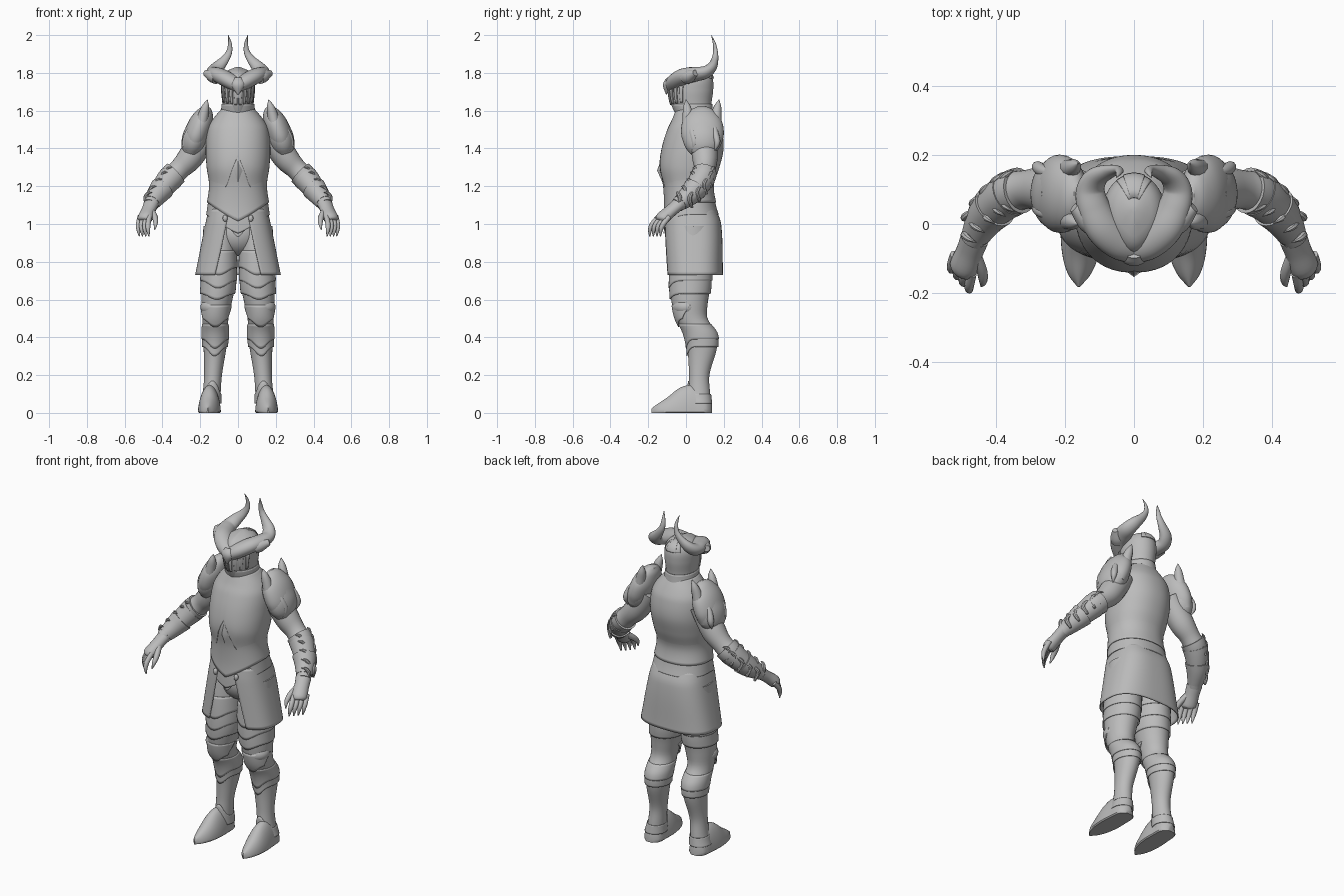
import bpy, bmesh
from math import sin, cos, pi, radians
from mathutils import Vector

if "Cube" in bpy.data.objects:
    bpy.data.objects.remove(bpy.data.objects["Cube"])

steel = bpy.data.materials.new("grey steel")
steel.use_nodes = True
COLOUR = (0.5, 0.5, 0.5, 1)
steel.diffuse_color = COLOUR
steel.node_tree.nodes["Principled BSDF"].inputs["Base Color"].default_value = COLOUR
parts = []


def spline(keys, t):
    """Smooth interpolation of rows (t, values...)."""
    keys = sorted(keys)
    t = min(max(t, keys[0][0]), keys[-1][0])
    i = max(k for k in range(len(keys) - 1) if keys[k][0] <= t)
    a, b = keys[i], keys[i + 1]
    p, q = keys[max(i - 1, 0)], keys[min(i + 2, len(keys) - 1)]
    h = b[0] - a[0]
    s = (t - a[0]) / h
    out = []
    for k in range(1, len(a)):
        m0 = (b[k] - p[k]) / (b[0] - p[0]) * h
        m1 = (q[k] - a[k]) / (q[0] - a[0]) * h
        out.append(a[k] * (1 + 2 * s) * (1 - s) ** 2 + m0 * s * (1 - s) ** 2
                   + b[k] * s * s * (3 - 2 * s) + m1 * s * s * (s - 1))
    return out


def finish(name, rows, closed=True, caps=False, mirror=False, thick=0):
    """Skin rows of points into one object."""
    bm = bmesh.new()
    grid = [[bm.verts.new(p) for p in row] for row in rows]
    n = len(rows[0])
    for r, s in zip(grid, grid[1:]):
        for j in range(n if closed else n - 1):
            k = (j + 1) % n
            bm.faces.new((r[j], r[k], s[k], s[j]))
    if caps:
        bm.faces.new(grid[0])
        bm.faces.new(grid[-1])
    bmesh.ops.recalc_face_normals(bm, faces=bm.faces)
    me = bpy.data.meshes.new(name)
    bm.to_mesh(me)
    bm.free()
    ob = bpy.data.objects.new(name, me)
    bpy.context.collection.objects.link(ob)
    return dress(ob, mirror, thick)


def dress(ob, mirror=False, thick=0):
    ob.data.materials.append(steel)
    if thick:
        mod = ob.modifiers.new("thickness", "SOLIDIFY")
        mod.thickness, mod.offset = thick, 0
    if mirror:
        ob.modifiers.new("mirror", "MIRROR")
    parts.append(ob)
    return ob


def shell(name, prof, top, bottom, grow=0, flare=0, arc=None, q=1, keel=0, n=72, m=20, **kw):
    """Wrap a plate around a profile (z, cx, cy, rx, ry); angle 0 is the front."""
    edge = lambda e, a: e(a) if callable(e) else e
    rows = []
    for i in range(m + 1):
        v, row = i / m, []
        for j in range(n + (1 if arc else 0)):
            if arc:
                a0, a1 = (e[0] + (e[1] - e[0]) * v for e in arc)
                a = a0 + (a1 - a0) * j / n
            else:
                a = -pi + 2 * pi * j / n
            z = edge(top, a) + (edge(bottom, a) - edge(top, a)) * v
            cx, cy, rx, ry = spline(prof, z)
            g = grow + flare * v
            s, c = sin(a), cos(a)
            x = (rx + g) * abs(s) ** q * (1 if s > 0 else -1)
            y = (ry + g) * abs(c) ** q * (1 if c > 0 else -1)
            row.append((cx + x, cy - y - keel * max(0, c) ** 10, z))
        rows.append(row)
    return finish(name, rows, closed=not arc, **kw)


def tube(name, pts, ref=(0, 1, 0), wide=1, n=16, per=5, mirror=True):
    """Sweep a ring along points (x, y, z, radius); wide stretches it along ref."""
    keys = [(i, *p) for i, p in enumerate(pts)]
    m = (len(pts) - 1) * per
    path = [spline(keys, i / per) for i in range(m + 1)]
    u, rows = Vector(ref), []
    for i, p in enumerate(path):
        d = (Vector(path[min(i + 1, m)][:3]) - Vector(path[max(i - 1, 0)][:3])).normalized()
        u = (u - d * u.dot(d)).normalized()
        w, r = d.cross(u), max(p[3], 0.001)
        rows.append([Vector(p[:3]) + u * (r * wide * cos(2 * pi * j / n)) + w * (r * sin(2 * pi * j / n))
                     for j in range(n)])
    return finish(name, rows, caps=True, mirror=mirror)


def ball(name, loc, size, mirror=False):
    bpy.ops.mesh.primitive_uv_sphere_add(segments=32, ring_count=16)
    ob = bpy.context.object
    ob.name = name
    for v in ob.data.vertices:
        v.co = Vector(a * b + c for a, b, c in zip(v.co, size, loc))
    return dress(ob, mirror)


# Torso plates
TRUNK = [(1.61, 0, .04, .08, .085), (1.55, 0, .046, .13, .115), (1.5, 0, .045, .155, .138),
         (1.4, 0, .035, .165, .158), (1.3, 0, .018, .16, .153), (1.2, 0, .012, .146, .128),
         (1.1, 0, .022, .155, .13), (1, 0, .035, .166, .145)]
fauld = lambda side, drop: lambda a: side - (drop * (1 - abs(sin(a))) if cos(a) > 0 else 0)
shell("breastplate", TRUNK, 1.61, lambda a: 1.19 + max(0, .17 * (1 - abs(a) / .4)),
      grow=.003, q=.92, thick=.006, m=32)
shell("belly_plate", TRUNK, 1.4, fauld(1.115, .1), grow=-.003, flare=.012, q=.92, thick=.004)
shell("waist_belt", TRUNK, 1.15, fauld(1.05, .1), grow=.002, flare=.004, q=.88, thick=.004)
bpy.ops.mesh.primitive_cone_add(vertices=4, radius1=1, radius2=0, depth=1)
gem = bpy.context.object
gem.name = "belly_diamond"
for v in gem.data.vertices:
    v.co = (v.co.x * .042, -.138 - v.co.z * .03 + v.co.y * -.004, 1.283 + v.co.y * .075)
dress(gem)

# Pelvis and split skirt
ball("pelvis", (0, .04, .95), (.13, .115, .12))
SKIRT = [(1.09, 0, .022, .15, .128), (1, 0, .035, .17, .148), (.73, 0, .043, .224, .15)]
shell("skirt", SKIRT, 1.08, .73, q=.75, arc=((.2, .46), (2 * pi - .2, 2 * pi - .46)), thick=.006)
shell("front_lappet", SKIRT, 1.06, lambda a: .93 + .3 * abs(a), grow=-.008, q=.75,
      arc=((-.35, -.35), (.35, .35)), n=24, thick=.006)
ball("buckle", (.068, -.115, 1.03), (.013, .012, .018), True)

# Legs and overlapping plates
LEG = [(.99, .095, .04, .088, .105), (.82, .1, .028, .091, .11), (.68, .104, .023, .09, .108),
       (.58, .114, .02, .08, .095), (.5, .12, .03, .069, .084), (.42, .12, .075, .068, .088),
       (.34, .122, .085, .06, .078), (.2, .132, .07, .047, .054), (.1, .14, .07, .048, .058),
       (.02, .15, .075, .055, .058)]
shell("legs", LEG, .99, .02, n=32, m=50, caps=True, mirror=True)
point = lambda z, drop: lambda a: z - drop * max(0, cos(a)) ** 5
for top, low, drop in ((.86, .77, .04), (.78, .7, .04), (.72, .63, .03), (.47, .39, .05), (.42, .35, .05)):
    shell("leg_lame", LEG, top, point(low, drop), grow=.001, flare=.005, n=40, m=8,
          thick=.003, mirror=True)
ball("knee_cop", (.12, .0, .56), (.079, .072, .055), True)
shell("knee_flap", LEG, .57, point(.5, .045), grow=.001, flare=.007, n=30, m=8,
      arc=((-1.6, -1), (1.6, 1)), thick=.005, mirror=True)

# Pointed shoes, as sections from heel to toe
FOOT = [(-.137, .148, .02, .05), (-.11, .148, .05, .1), (-.04, .15, .058, .14), (.03, .152, .06, .128),
        (.1, .155, .05, .075), (.15, .158, .03, .042), (.182, .16, .003, .018)]
rows = []
for i in range(31):
    t = -.137 + .319 * i / 30
    cx, w, h = spline(FOOT, t)
    ring = [(cx + w * cos(pi * j / 16), -t, .006 + h * sin(pi * j / 16) ** 1.2) for j in range(17)]
    rows.append(ring + [(cx - w * .9, -t, 0), (cx + w * .9, -t, 0)])
finish("shoes", rows, caps=True, mirror=True)
shell("ankle_plate", LEG, lambda a: .1 + .07 * max(0, cos(a)) ** 3, .05, grow=.003, flare=.003,
      n=40, m=8, thick=.004, mirror=True)

# Helmet, collar and visor
HEAD = [(1.58, 0, .045, .08, .088), (1.64, 0, .033, .083, .102), (1.71, 0, .032, .09, .112),
        (1.77, 0, .035, .087, .106), (1.81, 0, .04, .06, .075), (1.832, 0, .045, .008, .01)]
shell("helmet", HEAD, 1.832, 1.58, n=48, m=30, keel=.012, caps=True)
shell("collar", HEAD, 1.635, 1.575, grow=.002, flare=.008, n=48, m=6, thick=.005)
for k in (-1, 1):
    for a in (.05, .32, .62, .95):
        shell("visor_bar", HEAD, 1.73, 1.63 + .015 * a, grow=.003, keel=.012, n=6, m=8, thick=.006,
              arc=((k * a, k * a), (k * (a + .2), k * (a + .14))))
for g, back in ((.003, .6), (.006, .35)):
    shell("crown_lame", HEAD, 1.826, 1.77, grow=g, n=16, m=8, thick=.003,
          arc=((pi - back, pi - back), (pi + back, pi + back)))

# Broad brow sweeping back into curved horns
tube("horns", [(-.004, -.066, 1.732, .05), (.045, -.048, 1.758, .053), (.09, -.008, 1.782, .053),
               (.118, .05, 1.793, .048), (.126, .1, 1.802, .042), (.108, .135, 1.828, .035),
               (.072, .152, 1.868, .024), (.047, .156, 1.91, .016), (.043, .15, 1.955, .01),
               (.051, .134, 2, .001)],
     ref=(0, 0, 1), wide=.78, n=24, per=7)
tube("brow_beak", [(0, -.085, 1.77, .015), (0, -.1, 1.735, .022), (0, -.104, 1.685, .002)],
     ref=(1, 0, 0), wide=1.6, mirror=False)
tube("brow_tip", [(.11, .0, 1.775, .04), (.135, .02, 1.785, .038), (.172, .05, 1.8, .018)],
     ref=(0, 0, 1), wide=.9)

# Arms
ARM = [(.17, .09, 1.48, .07), (.25, .1, 1.355, .068), (.31, .1, 1.29, .056), (.36, .085, 1.24, .06),
       (.42, .03, 1.165, .052), (.465, -.045, 1.1, .038)]
tube("arms", ARM, n=24)
arm_at = lambda t: spline([(i, *p) for i, p in enumerate(ARM)], t)


def cuff(name, t0, t1, grow):
    """Flared sleeve following the arm."""
    pts = []
    for i in range(5):
        x, y, z, r = arm_at(t0 + (t1 - t0) * i / 4)
        pts.append((x, y, z, r + grow * (1 - i / 5)))
    tube(name, pts, n=24, per=3)


cuff("elbow_guard", 2.4, 3.2, .01)
cuff("forearm_guard", 2.9, 3.9, .008)
cuff("wrist_guard", 3.7, 4.8, .01)

# Curled reliefs on the forearm guards
for i in range(5):
    x, y, z, r = arm_at(2.5 + .5 * i)
    for s in (-1, 1):
        tube("forearm_scroll", [(x + .03, y + s * r * .85, z - .045, .007), (x + .046, y + s * r * .55, z, .012),
                                (x + .035, y + s * r * .8, z + .03, .009),
                                (x + .012, y + s * r * 1.05, z + .035, .001)], n=8, per=4)

# Layered shoulder guards with upright spikes
tube("shoulder_guard", [(.16, .085, 1.62, .015), (.17, .085, 1.595, .04), (.193, .085, 1.54, .062),
                        (.22, .088, 1.47, .066), (.238, .09, 1.41, .055)], wide=1.7, n=32)
tube("shoulder_lower_plate", [(.205, .088, 1.51, .066), (.225, .088, 1.455, .07), (.24, .09, 1.41, .062),
                              (.25, .092, 1.375, .045)], wide=1.5, n=32)
for y, bend in ((.01, -.01), (.16, .015)):
    tube("shoulder_spike", [(.2, y, 1.5, .03), (.185, y, 1.57, .028), (.172, y + bend / 2, 1.62, .02),
                            (.162, y + bend, 1.66, .001)], n=12)
for i in range(3):
    y = .025 + .06 * i
    tube("shoulder_scroll", [(.235, y, 1.53, .012), (.264, y + .01, 1.48, .018), (.28, y + .02, 1.43, .016),
                             (.275, y + .005, 1.385, .001)], n=10)

# Gauntlets
tube("palm", [(.46, -.04, 1.105, .034), (.475, -.08, 1.07, .032), (.492, -.125, 1.03, .034),
              (.497, -.135, 1.015, .022)], ref=(1, .8, 0), wide=1.25)
for i in range(4):
    x, y = .468 + .017 * i, -.155 + .019 * i
    tube("finger", [(x, y + .01, 1.04, .013), (x + .008, y - .022, 1.0, .014),
                    (x + .008, y - .035, .97, .011), (x + .003, y - .037, .935, .003)], n=10)
tube("thumb", [(.458, -.09, 1.07, .018), (.44, -.135, 1.035, .016), (.436, -.165, 1.005, .012),
               (.441, -.18, .97, .003)], n=10)

# Smooth shading with crisp plate edges
bpy.ops.object.select_all(action="DESELECT")
for ob in parts:
    ob.select_set(True)
bpy.context.view_layer.objects.active = parts[0]
bpy.ops.object.shade_smooth_by_angle(angle=radians(40))
